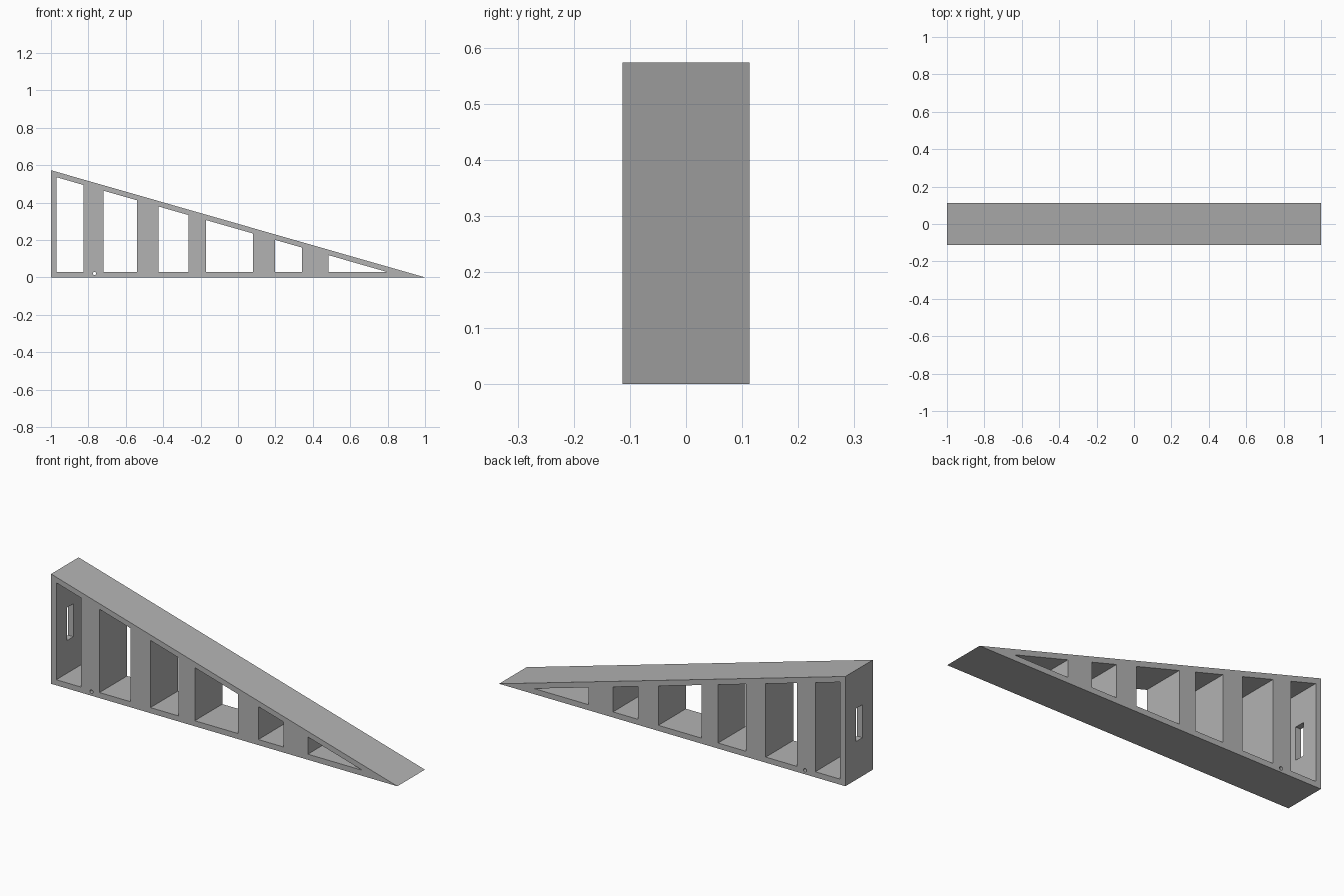
import bpy, bmesh
from mathutils import Vector

if "Cube" in bpy.data.objects:
    bpy.data.objects.remove(bpy.data.objects["Cube"], do_unlink=True)

HEIGHT, HALF_DEPTH, WALL = 0.573, 0.1135, 0.029

grey = bpy.data.materials.new("plain_grey")
grey.use_nodes = True
colour = (0.45, 0.45, 0.45, 1)
grey.diffuse_color = colour
grey.node_tree.nodes["Principled BSDF"].inputs["Base Color"].default_value = colour


def slope(x):
    """Height of the ramp surface at x."""
    return HEIGHT * (1 - x) / 2


def prism(name, outline, half_depth):
    """Extrude an x-z outline along y."""
    bm = bmesh.new()
    face = bm.faces.new([bm.verts.new((x, -half_depth, z)) for x, z in outline])
    moved = bmesh.ops.extrude_face_region(bm, geom=[face])["geom"]
    bmesh.ops.translate(bm, vec=Vector((0, 2 * half_depth, 0)),
                        verts=[v for v in moved if isinstance(v, bmesh.types.BMVert)])
    bmesh.ops.recalc_face_normals(bm, faces=bm.faces)
    mesh = bpy.data.meshes.new(name)
    bm.to_mesh(mesh)
    bm.free()
    obj = bpy.data.objects.new(name, mesh)
    obj.data.materials.append(grey)
    bpy.context.collection.objects.link(obj)
    return obj


def cut(target, cutter):
    """Subtract the cutter and keep it hidden."""
    mod = target.modifiers.new(cutter.name, "BOOLEAN")
    mod.operation, mod.solver, mod.object = "DIFFERENCE", "EXACT", cutter
    cutter.hide_render = True
    cutter.display_type = "WIRE"
    bpy.context.view_layer.objects.active = target
    bpy.ops.object.modifier_apply(modifier=mod.name)
    bpy.data.objects.remove(cutter, do_unlink=True)


# Solid wedge
wedge = prism("wedge_frame", [(-1, 0), (1, 0), (-1, HEIGHT)], HALF_DEPTH)

# Openings through the sides, following the ramp
for left, right in [(-0.97, -0.826), (-0.72, -0.54), (-0.426, -0.265),
                    (-0.17, 0.08), (0.197, 0.342)]:
    cut(wedge, prism("opening", [(left, WALL), (right, WALL),
                                 (right, slope(right) - WALL),
                                 (left, slope(left) - WALL)], 0.2))

# Triangular opening at the thin end
tip = 1 - 4 * WALL / HEIGHT
cut(wedge, prism("tip_opening", [(0.483, WALL), (tip, WALL),
                                 (0.483, slope(0.483) - WALL)], 0.2))

# Slot through the tall end wall
cut(wedge, prism("end_slot", [(-1.1, 0.2), (-0.9, 0.2), (-0.9, 0.372), (-1.1, 0.372)], 0.027))

# Small round hole through the base
bpy.ops.mesh.primitive_cylinder_add(vertices=24, radius=0.009, depth=0.4,
                                    location=(-0.767, 0, 0.021), rotation=(1.5708, 0, 0))
pin = bpy.context.object
pin.name = "pin_hole"
pin.data.materials.append(grey)
cut(wedge, pin)
